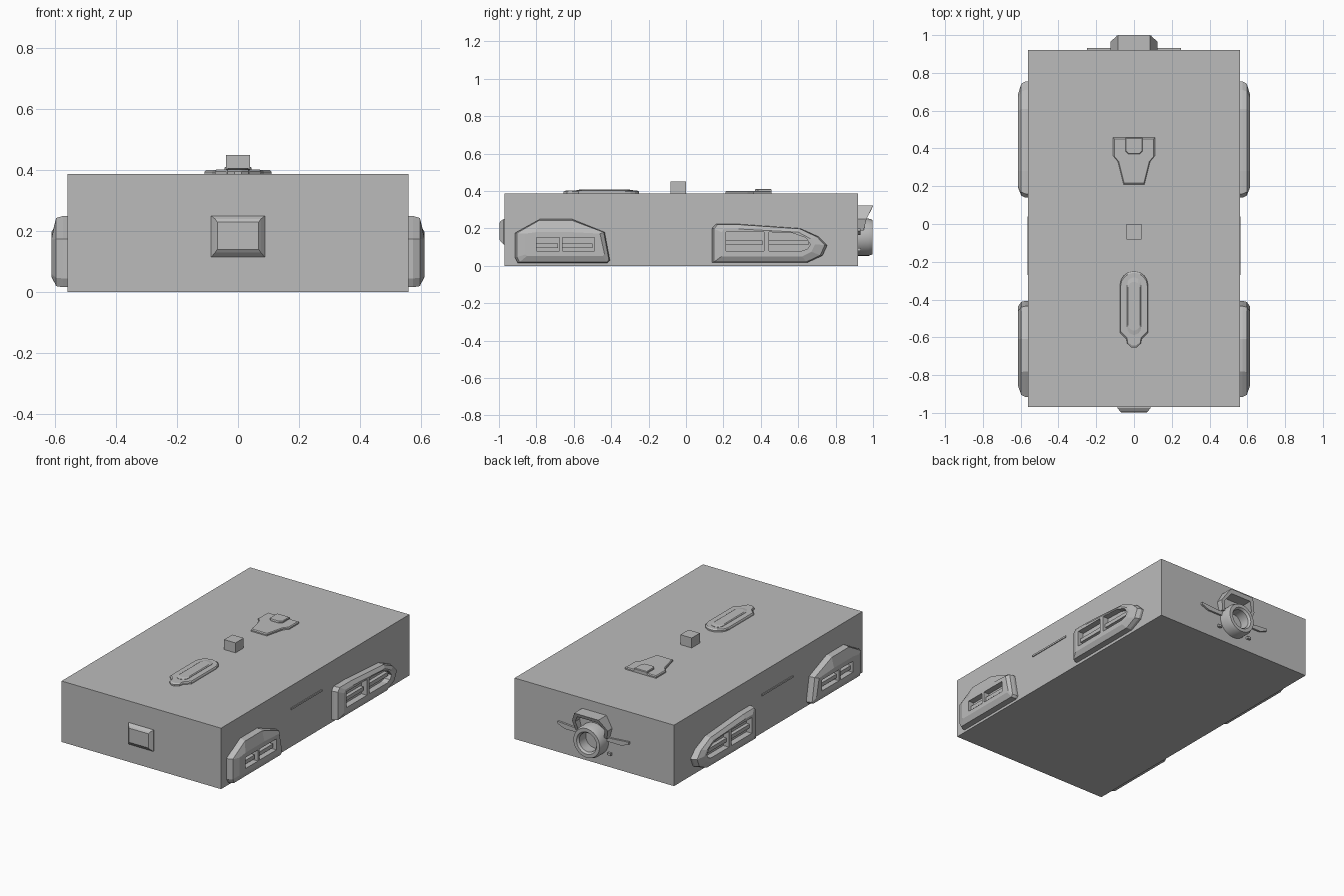
import bpy, bmesh, math

old = bpy.data.objects.get("Cube")
if old:
    bpy.data.objects.remove(old)

GREY = (0.5, 0.5, 0.5, 1)
grey = bpy.data.materials.new("plain grey")
grey.use_nodes = True
grey.diffuse_color = GREY
grey.node_tree.nodes["Principled BSDF"].inputs["Base Color"].default_value = GREY


def loft(name, rings, closed=False):
    """Skin rings of equal length; cap the ends unless the loop is closed."""
    bm = bmesh.new()
    loops = [[bm.verts.new(p) for p in ring] for ring in rings]
    pairs = list(zip(loops, loops[1:]))
    if closed:
        pairs.append((loops[-1], loops[0]))
    else:
        bm.faces.new(loops[0])
        bm.faces.new(loops[-1])
    for a, b in pairs:
        for i in range(len(a)):
            j = (i + 1) % len(a)
            bm.faces.new((a[i], a[j], b[j], b[i]))
    bmesh.ops.recalc_face_normals(bm, faces=bm.faces)
    mesh = bpy.data.meshes.new(name)
    bm.to_mesh(mesh)
    bm.free()
    mesh.materials.append(grey)
    obj = bpy.data.objects.new(name, mesh)
    bpy.context.collection.objects.link(obj)
    return obj


def box(name, x0, x1, y0, y1, z0, z1):
    return loft(name, [[(x0, y0, z), (x1, y0, z), (x1, y1, z), (x0, y1, z)] for z in (z0, z1)])


def side_ring(x, outline):
    return [(x, y, z) for y, z in outline]


def top_plate(name, half, levels):
    """Symmetric plate on the roof; levels are (height, scale) steps."""
    outline = half + [(-x, y) for x, y in reversed(half)]
    mid = sum(y for x, y in outline) / len(outline)
    return loft(name, [[(x * s, mid + (y - mid) * s, z) for x, y in outline] for z, s in levels])


def smooth(obj):
    bpy.ops.object.select_all(action='DESELECT')
    obj.select_set(True)
    bpy.context.view_layer.objects.active = obj
    bpy.ops.object.shade_smooth_by_angle(angle=math.radians(35))


def cut(obj, cutter):
    mod = obj.modifiers.new("opening", 'BOOLEAN')
    mod.operation, mod.solver, mod.object = 'DIFFERENCE', 'EXACT', cutter
    cutter.hide_render = True
    bpy.context.view_layer.objects.active = obj
    bpy.ops.object.modifier_apply(modifier=mod.name)
    bpy.data.objects.remove(cutter)


# Main block
box("body", -.56, .56, -.97, .92, 0, .387)

# Side pods: outline at the wall, outline at the outer face, openings
front_wall = [(-.915, .045), (-.9, .016), (-.42, .016), (-.407, .03),
              (-.435, .18), (-.61, .25), (-.78, .25), (-.915, .175)]
front_face = [(-.86, .06), (-.85, .053), (-.445, .053), (-.435, .06),
              (-.46, .172), (-.61, .18), (-.8, .18), (-.86, .172)]
rear_wall = [(.14, .018), (.14, .2), (.16, .223), (.28, .223), (.61, .2),
             (.71, .155), (.755, .11), (.73, .055), (.65, .018)]
rear_face = [(.19, .05), (.19, .18), (.205, .197), (.28, .197), (.6, .18),
             (.665, .145), (.69, .115), (.67, .075), (.62, .05)]
front_slots = [[(a, .08), (a, .15), (b, .15), (b, .08)] for a, b in ((-.8, -.675), (-.66, -.49))]
rear_slots = [[(.214, .08), (.214, .18), (.418, .18), (.418, .08)],
              [(.445, .08), (.445, .18), (.57, .175), (.64, .15), (.665, .115), (.65, .09), (.62, .08)]]

for side, s in (("left", 1), ("right", -1)):
    for place, wall, face, slots in (("front", front_wall, front_face, front_slots),
                                     ("rear", rear_wall, rear_face, rear_slots)):
        shoulder = [((a + c) / 2 * .4 + a * .6, b * .9 + d * .1)
                    for (a, b), (c, d) in zip(wall, face)]
        pod = loft(f"{place}_{side}_pod", [side_ring(s * .55, wall), side_ring(s * .575, wall),
                                          side_ring(s * .597, shoulder), side_ring(s * .613, face)])
        for n, slot in enumerate(slots):
            cut(pod, loft("cutter", [side_ring(s * .574, slot), side_ring(s * .7, slot)]))
            # Slat across the opening
            ys = [y for y, z in slot]
            zm = sum(z for y, z in slot[:2]) / 2 - .008
            box(f"{place}_{side}_slat_{n}", s * .57, s * .597, min(ys), max(ys) - .01, zm - .012, zm + .012)
    # Thin moulding on the flank
    box(f"{side}_moulding", s * .555, s * .565, -.27, .04, .237, .248)
    # Tail fins and pegs
    fin = [(.08, .165), (.2, .165), (.25, .185), (.25, .2), (.12, .19), (.08, .2)]
    loft(f"{side}_tail_fin", [[(s * x, y, z) for x, z in fin] for y in (.91, .932)])
    box(f"{side}_tail_peg", s * .1, s * .125, .91, .935, .08, .095)

# Nose pad
loft("nose_pad", [[(-w, y, lo), (w, y, lo), (w, y, hi), (-w, y, hi)]
                  for y, w, lo, hi in ((-.96, .088, .115, .25), (-.975, .088, .115, .25),
                                       (-.99, .075, .13, .24), (-.997, .068, .14, .23))])

# Roof cube, long hatch and rear plate
box("roof_cube", -.04, .04, -.082, 0, .38, .45)
arc = [(.075 * math.cos(a), -.325 + .075 * math.sin(a))
       for a in (math.pi / 2 - .15, 1.1, .75, .4, 0)]
top_plate("hatch_base", arc + [(.075, -.575), (.04, -.61), (.035, -.635), (.012, -.655)],
          [(.38, 1), (.396, 1), (.402, .95)])
slot = [(.037 * math.cos(a), -.32 + .037 * math.sin(a)) for a in (1.4, .9, .45, 0)]
top_plate("hatch_rib", slot + [(x, -.87 - y) for x, y in reversed(slot)],
          [(.39, 1), (.404, 1), (.408, .85)])
top_plate("rear_plate", [(.11, .457), (.11, .36), (.085, .33), (.055, .21)],
          [(.38, 1), (.395, 1), (.4, .95)])
top_plate("rear_latch", [(.045, .457), (.045, .385), (.03, .37)], [(.39, 1), (.407, 1), (.411, .92)])

# Tail ring turned about the y axis
profile = [(.1, .91), (.1, .975), (.092, .998), (.07, .998), (.06, .985), (.06, .935), (.06, .91)]
N = 32
smooth(loft("tail_ring", [[(r * math.cos(t), y, .153 + r * math.sin(t)) for r, y in profile]
                          for t in (2 * math.pi * k / N for k in range(N))], closed=True))

# Faceted hood over the ring: outer then inner edge of the arch
hood = [(.11, .19, .95), (.125, .25, .965), (.085, .322, 1), (-.085, .322, 1), (-.125, .25, .965),
        (-.11, .19, .95), (-.09, .195, .95), (-.103, .25, .965), (-.072, .298, .99),
        (.072, .298, .99), (.103, .25, .965), (.09, .195, .95)]
loft("tail_hood", [[(x, .91, z) for x, z, y in hood], [(x, y, z) for x, z, y in hood]])
